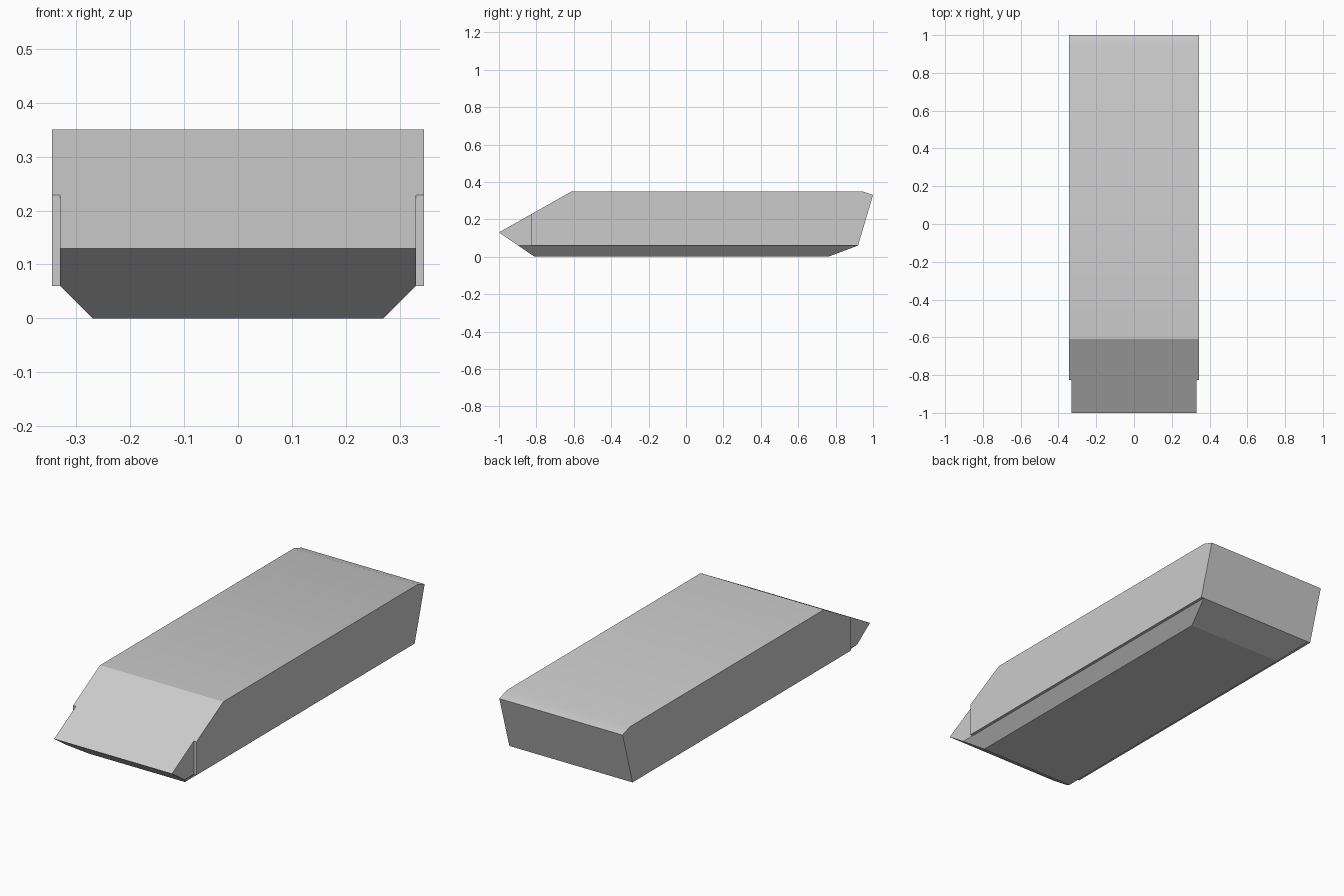
import bpy, bmesh

if "Cube" in bpy.data.objects:
    bpy.data.objects.remove(bpy.data.objects["Cube"])

HALF, FLARE = 0.33, 0.345

# hull: side profile (y, z) extruded across x
profile = [(-1.0, 0.13), (-0.81, 0.0), (0.76, 0.0), (0.92, 0.06),
           (1.0, 0.33), (0.94, 0.35), (-0.61, 0.35)]
bm = bmesh.new()
left = [bm.verts.new((-HALF, y, z)) for y, z in profile]
right = [bm.verts.new((HALF, y, z)) for y, z in profile]
bm.faces.new(left)
bm.faces.new(right)
for i in range(len(profile)):
    j = (i + 1) % len(profile)
    bm.faces.new((left[i], left[j], right[j], right[i]))
bmesh.ops.recalc_face_normals(bm, faces=bm.faces[:])


def cut(point, normal, clear=False):
    geom = bm.verts[:] + bm.edges[:] + bm.faces[:]
    bmesh.ops.bisect_plane(bm, geom=geom, dist=1e-5, plane_co=point,
                           plane_no=normal, clear_outer=clear)
    if clear:
        open_edges = [e for e in bm.edges if e.is_boundary]
        bmesh.ops.holes_fill(bm, edges=open_edges, sides=0)


# chamfered lower edges
for s in (-1, 1):
    cut((s * 0.27, 0, 0), (s, 0, -1), clear=True)

# slightly raised side panels behind the nose
cut((0, -0.825, 0), (0, 1, 0))
sides = [f for f in bm.faces
         if abs(f.normal.x) > 0.99 and f.calc_center_median().y > -0.82]
new = bmesh.ops.extrude_face_region(bm, geom=sides)["geom"]
for v in new:
    if isinstance(v, bmesh.types.BMVert):
        v.co.x = FLARE if v.co.x > 0 else -FLARE
leftover = [f for f in sides if f.is_valid]
if leftover:
    bmesh.ops.delete(bm, geom=leftover, context='FACES')
bmesh.ops.recalc_face_normals(bm, faces=bm.faces[:])

mesh = bpy.data.meshes.new("hull")
bm.to_mesh(mesh)
bm.free()
hull = bpy.data.objects.new("hull", mesh)
bpy.context.collection.objects.link(hull)
bpy.context.view_layer.objects.active = hull
hull.select_set(True)
bpy.ops.object.shade_smooth_by_angle(angle=0.35)
